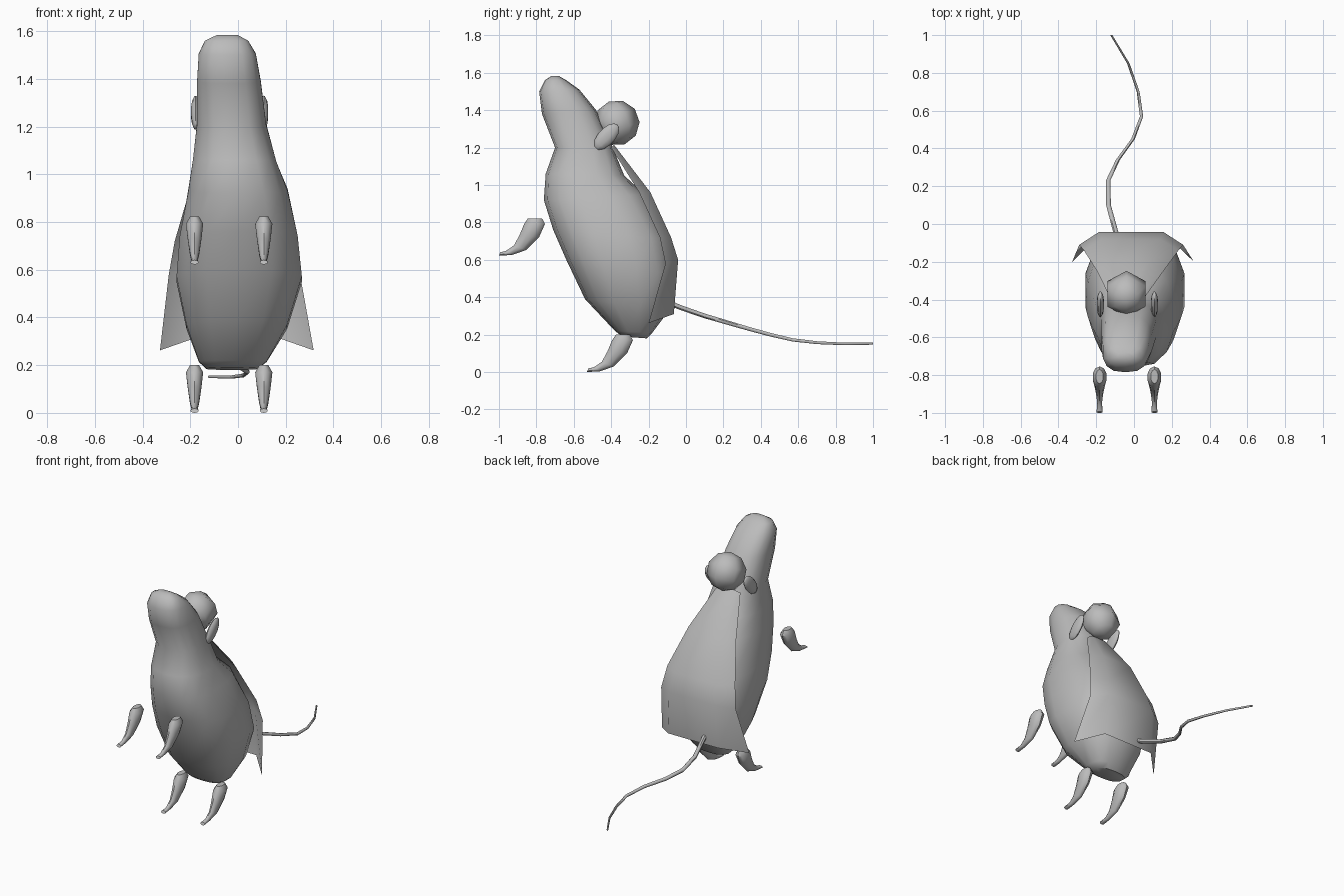
import bpy, bmesh, math
from mathutils import Vector, Matrix

if "Cube" in bpy.data.objects:
    bpy.data.objects.remove(bpy.data.objects["Cube"])

grey = bpy.data.materials.new("mouse_grey")
grey.diffuse_color = (0.5, 0.5, 0.5, 1)
grey.use_nodes = True
grey.node_tree.nodes["Principled BSDF"].inputs["Base Color"].default_value = grey.diffuse_color
CX = -0.037  # symmetry plane of the figure


def finish(name, bm, angle=45, solid=True):
    if solid:
        bmesh.ops.recalc_face_normals(bm, faces=bm.faces)
    me = bpy.data.meshes.new(name)
    bm.to_mesh(me)
    bm.free()
    me.materials.append(grey)
    ob = bpy.data.objects.new(name, me)
    bpy.context.collection.objects.link(ob)
    bpy.ops.object.select_all(action='DESELECT')
    ob.select_set(True)
    bpy.context.view_layer.objects.active = ob
    bpy.ops.object.shade_smooth_by_angle(angle=math.radians(angle))
    return ob


def loft(name, rings, sides, power=2.0, shift=(0, 0, 0), angle=45):
    """Each ring: front y, front z, back y, back z, centre x, half width."""
    bm = bmesh.new()
    prev = None
    for fy, fz, by, bz, cx, hw in rings:
        loop = []
        for i in range(sides):
            a = 2 * math.pi * (i + 0.5) / sides
            u, v = (math.copysign(abs(t) ** (2 / power), t)
                    for t in (math.cos(a), math.sin(a)))
            k = math.sin(math.pi * (0.5 + 0.5 / sides)) if sides % 4 else 1
            t = 0.5 + 0.5 * max(-1, min(1, v / k))
            co = Vector((cx + hw * u, fy + (by - fy) * t, fz + (bz - fz) * t))
            loop.append(bm.verts.new(co + Vector(shift)))
        if prev:
            for i in range(sides):
                j = (i + 1) % sides
                bm.faces.new((prev[i], prev[j], loop[j], loop[i]))
        else:
            bm.faces.new(loop[::-1])
        prev = loop
    bm.faces.new(prev)
    return finish(name, bm, angle)


# body and head in one skin
loft("body", [
    (-0.34, 0.19, -0.21, 0.18, -0.025, 0.11),
    (-0.38, 0.22, -0.18, 0.21, -0.022, 0.145),
    (-0.54, 0.39, -0.09, 0.33, -0.005, 0.215),
    (-0.64, 0.60, -0.06, 0.52, 0.005, 0.268),
    (-0.71, 0.76, -0.09, 0.71, 0.003, 0.252),
    (-0.76, 0.92, -0.22, 0.95, 0.0, 0.212),
    (-0.75, 1.06, -0.33, 1.05, -0.015, 0.178),
    (-0.70, 1.20, -0.40, 1.22, -0.027, 0.148),
    (-0.77, 1.38, -0.48, 1.40, -0.038, 0.136),
    (-0.785, 1.50, -0.57, 1.51, -0.045, 0.122),
    (-0.755, 1.56, -0.64, 1.56, -0.048, 0.092),
    (-0.72, 1.583, -0.68, 1.583, -0.045, 0.045),
], 14, 2.5)

# arms and legs share one shape
limb = [
    (-0.375, 0.2, -0.30, 0.2, 0, 0.02),
    (-0.395, 0.17, -0.284, 0.17, 0, 0.038),
    (-0.42, 0.11, -0.315, 0.10, 0, 0.03),
    (-0.45, 0.055, -0.385, 0.03, 0, 0.02),
    (-0.49, 0.027, -0.46, 0.004, 0, 0.013),
    (-0.523, 0.018, -0.53, 0.0, 0, 0.017),
]
for side, x in (("left", CX - 0.145), ("right", CX + 0.145)):
    loft(side + "_leg", limb, 10, shift=(x, 0, 0))
    loft(side + "_arm", limb, 10, shift=(x, -0.47, 0.622))

# tail, tapering along a wavy path
path = [(-0.085, -0.09, 0.37), (-0.10, -0.03, 0.345), (-0.135, 0.1, 0.30),
        (-0.137, 0.23, 0.262), (-0.085, 0.34, 0.23), (-0.005, 0.45, 0.20),
        (0.04, 0.57, 0.172), (0.022, 0.70, 0.157), (-0.03, 0.85, 0.15),
        (-0.12, 1.0, 0.152)]
tail = []
for i, (x, y, z) in enumerate(path):
    r = 0.016 - 0.0011 * i
    tail.append((y, z - r, y, z + r, x, r))
loft("tail", tail, 8)

# ball on the back of the head
bm = bmesh.new()
bmesh.ops.create_uvsphere(
    bm, u_segments=6, v_segments=5, radius=0.122,
    matrix=Matrix.Translation((-0.04, -0.37, 1.332)) @ Matrix.Rotation(0.35, 4, 'X'))
finish("head_ball", bm, 80)

# small flattened ears
for side, x in (("left", -0.178), ("right", 0.108)):
    bm = bmesh.new()
    bmesh.ops.create_uvsphere(
        bm, u_segments=10, v_segments=7, radius=1,
        matrix=Matrix.Translation((x, -0.425, 1.258))
        @ Matrix.Rotation(-0.75, 4, 'X')
        @ Matrix.Diagonal((0.02, 0.045, 0.088, 1)))
    finish(side + "_ear", bm, 60)

# open cape: centre x, then half width, y, z of the inner and edge points
cape = [
    (-0.037, (0.05, -0.385, 1.215), (0.085, -0.40, 1.20)),
    (-0.02, (0.11, -0.19, 0.96), (0.175, -0.25, 0.96)),
    (-0.015, (0.155, -0.08, 0.72), (0.25, -0.14, 0.72)),
    (-0.015, (0.17, -0.042, 0.60), (0.275, -0.11, 0.58)),
    (-0.005, (0.185, -0.065, 0.31), (0.322, -0.2, 0.262)),
]
bm = bmesh.new()
prev = None
for cx, inner, edge in cape:
    row = [bm.verts.new((cx + s * w, y, z)) for s, (w, y, z) in
           ((-1, edge), (-1, inner), (1, inner), (1, edge))]
    if prev:
        for i in range(3):
            bm.faces.new((prev[i], row[i], row[i + 1], prev[i + 1]))
    prev = row
bmesh.ops.reverse_faces(bm, faces=[f for f in bm.faces if f.normal.y < 0])
bm.normal_update()
if sum(f.normal.y for f in bm.faces) < 0:
    bmesh.ops.reverse_faces(bm, faces=bm.faces)
finish("cape", bm, 50, solid=False)
